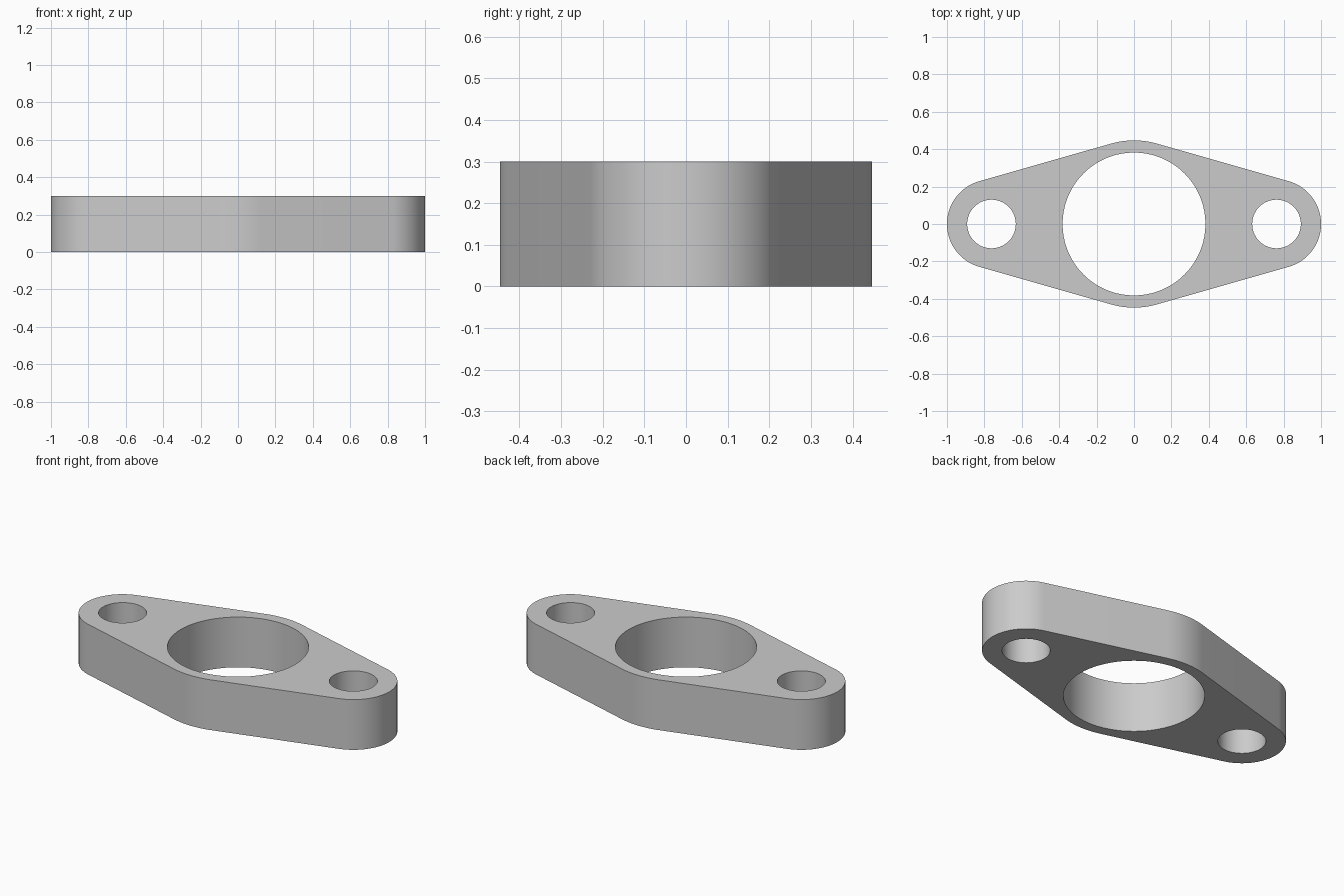
import bpy
import bmesh
from math import acos, cos, pi, sin

cube = bpy.data.objects.get("Cube")
if cube:
    bpy.data.objects.remove(cube, do_unlink=True)

THICKNESS = 0.3
HUB_R, BORE_R = 0.447, 0.382
EAR_X, EAR_R, BOLT_R = 0.762, 0.238, 0.13


def arc(cx, radius, start, end, steps):
    return [(cx + radius * cos(start + (end - start) * i / steps),
             radius * sin(start + (end - start) * i / steps))
            for i in range(steps + 1)]


def prism(name, outline, bottom, top):
    bm = bmesh.new()
    base = bm.faces.new([bm.verts.new((x, y, bottom)) for x, y in outline])
    wall = bmesh.ops.extrude_face_region(bm, geom=[base])["geom"]
    verts = [v for v in wall if isinstance(v, bmesh.types.BMVert)]
    bmesh.ops.translate(bm, verts=verts, vec=(0, 0, top - bottom))
    bmesh.ops.recalc_face_normals(bm, faces=bm.faces)
    mesh = bpy.data.meshes.new(name)
    bm.to_mesh(mesh)
    bm.free()
    obj = bpy.data.objects.new(name, mesh)
    bpy.context.collection.objects.link(obj)
    return obj


# Plate outline: hub and two ear arcs joined by their common tangents
a = acos((HUB_R - EAR_R) / EAR_X)
outline = (arc(EAR_X, EAR_R, -a, a, 40)
           + arc(0, HUB_R, a, pi - a, 16)
           + arc(-EAR_X, EAR_R, pi - a, pi + a, 40)
           + arc(0, HUB_R, pi + a, 2 * pi - a, 16))
flange = prism("flange_plate", outline, 0, THICKNESS)

# Material
grey = bpy.data.materials.new("light grey")
grey.use_nodes = True
colour = (0.6, 0.6, 0.6, 1)
grey.diffuse_color = colour
grey.node_tree.nodes["Principled BSDF"].inputs["Base Color"].default_value = colour
flange.data.materials.append(grey)

bpy.ops.object.select_all(action="DESELECT")
bpy.context.view_layer.objects.active = flange
flange.select_set(True)

# Central bore and bolt holes
for name, x, radius in (("bore", 0, BORE_R),
                        ("left_bolt_hole", EAR_X, BOLT_R),
                        ("right_bolt_hole", -EAR_X, BOLT_R)):
    cutter = prism(name, arc(x, radius, 0, 2 * pi, 72)[:-1], -0.1, THICKNESS + 0.1)
    cutter.hide_render = True
    cutter.data.materials.append(grey)
    cut = flange.modifiers.new(name, "BOOLEAN")
    cut.operation = "DIFFERENCE"
    cut.solver = "EXACT"
    cut.object = cutter
    bpy.ops.object.modifier_apply(modifier=cut.name)
    bpy.data.objects.remove(cutter, do_unlink=True)

bpy.ops.object.shade_smooth_by_angle(angle=pi / 6)
